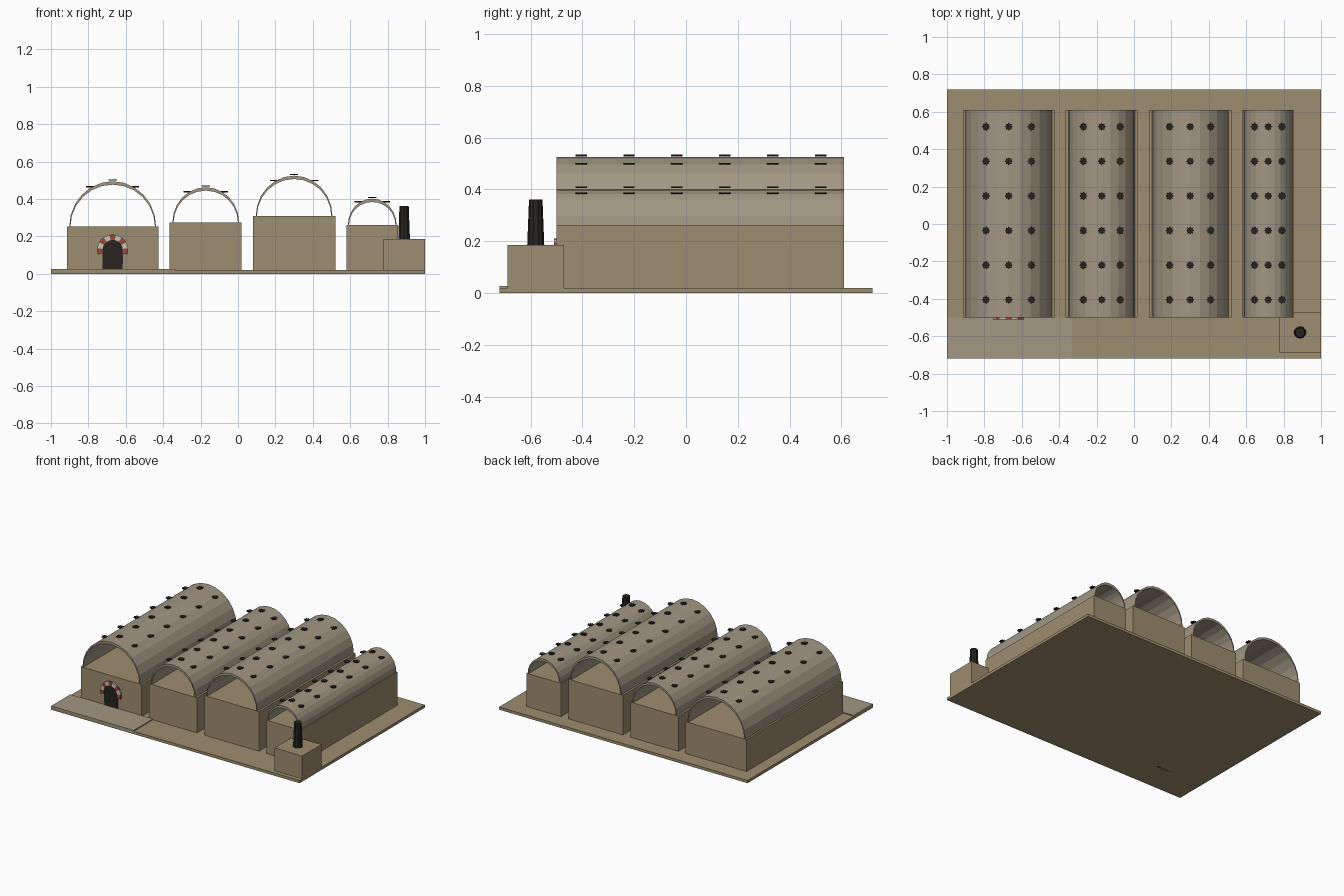
import bpy, math

if "Cube" in bpy.data.objects:
    bpy.data.objects.remove(bpy.data.objects["Cube"])

def material(name, rgb):
    m = bpy.data.materials.new(name)
    m.diffuse_color = (*rgb, 1)
    m.use_nodes = True
    m.node_tree.nodes["Principled BSDF"].inputs["Base Color"].default_value = m.diffuse_color
    return m

WALL = material("wall_stone", (0.34, 0.27, 0.16))
VAULT = material("vault_plaster", (0.36, 0.31, 0.23))
DARK = material("dark", (0.02, 0.017, 0.014))
RED = material("red_stone", (0.35, 0.06, 0.04))
PALE = material("pale_stone", (0.6, 0.56, 0.48))

def mesh(name, verts, faces, mat):
    me = bpy.data.meshes.new(name)
    me.from_pydata(verts, [], faces)
    ob = bpy.data.objects.new(name, me)
    bpy.context.collection.objects.link(ob)
    me.materials.append(mat)
    return ob

def prism(name, loop, to3d, a, b, mat):
    """Extrude a closed 2D loop from level a to level b."""
    n = len(loop)
    verts = [to3d(p, a) for p in loop] + [to3d(p, b) for p in loop]
    faces = [(i, (i + 1) % n, n + (i + 1) % n, n + i) for i in range(n)]
    faces += [tuple(reversed(range(n))), tuple(range(n, 2 * n))]
    return mesh(name, verts, faces, mat)

def up(p, t):       # plan outline raised along z
    return (p[0], p[1], t)

def along(p, t):    # x/z outline, listed clockwise, extruded along y
    return (p[0], t, p[1])

def box(name, x0, x1, y0, y1, z0, z1, mat):
    return prism(name, [(x0, y0), (x1, y0), (x1, y1), (x0, y1)], up, z0, z1, mat)

def arc(cx, cz, rx, rz, a0, a1, n):
    return [(cx + rx * math.cos(a0 + (a1 - a0) * i / n),
             cz + rz * math.sin(a0 + (a1 - a0) * i / n)) for i in range(n + 1)]

Y0, Y1 = -0.5, 0.61

# Ground slab and entrance paving
box("base_slab", -1, 1, -0.72, 0.72, 0, 0.02, WALL)
box("entrance_paving", -1, -0.335, -0.72, -0.5, 0.005, 0.027, VAULT)

def vault(name, cx, z, r, h):
    """Open-ended barrel shell, thicker at the crown."""
    n = 12
    outer = arc(cx, z, r, h, math.pi, 0, n)
    inner = arc(cx, z, r - 0.006, h - 0.018, math.pi, 0, n)
    verts = [(x, y, zz) for y in (Y0, Y1) for x, zz in outer + inner]
    m, k = n + 1, 2 * (n + 1)
    faces = []
    for i in range(n):
        j = i + 1
        faces += [(i, j, k + j, k + i), (m + j, m + i, k + m + i, k + m + j),
                  (i, m + i, m + j, j), (k + i, k + j, k + m + j, k + m + i)]
    faces += [(0, k, k + m, m), (n, m + n, k + m + n, k + n)]
    mesh(name, verts, faces, VAULT)

def star_vent(name, cx, cy, z):
    pts = [(cx + (0.022 if i % 2 == 0 else 0.015) * math.cos(math.pi * i / 8),
            cy + (0.022 if i % 2 == 0 else 0.015) * math.sin(math.pi * i / 8))
           for i in range(16)]
    prism(name, pts, up, z - 0.004, z + 0.003, DARK)

# Four vaulted halls: x range, wall top, vault radius, rise, vent spacing
halls = [(-0.915, -0.425, 0.252, 0.232, 0.243, 0.12),
         (-0.365, 0.02, 0.275, 0.178, 0.188, 0.097),
         (0.08, 0.52, 0.308, 0.205, 0.217, 0.108),
         (0.58, 0.855, 0.262, 0.13, 0.14, 0.072)]
for h, (x0, x1, top, r, rise, dx) in enumerate(halls, 1):
    cx = (x0 + x1) / 2
    box(f"hall_{h}_walls", x0, x1, Y0, Y1, 0, top, WALL)
    vault(f"hall_{h}_vault", cx, top, r, rise)
    for i in (-1, 0, 1):
        z = top + rise * math.sqrt(1 - (i * dx / r) ** 2) + 0.007
        for j in range(6):
            star_vent(f"hall_{h}_star_vent", cx + i * dx, -0.405 + 0.185 * j, z)

# Doorway with striped horseshoe arch
DX, DZ = -0.67, 0.127
door = [(DX - 0.053, 0)] + arc(DX, DZ, 0.055, 0.057, math.pi, 0, 12) + [(DX + 0.053, 0)]
prism("door_opening", door, along, -0.504, -0.49, DARK)
count, a0, a1 = 9, math.radians(197), math.radians(-17)
for i in range(count):
    s = a0 + (a1 - a0) * i / count
    e = a0 + (a1 - a0) * (i + 1) / count
    loop = arc(DX, DZ, 0.083, 0.083, s, e, 2) + arc(DX, DZ, 0.054, 0.054, e, s, 2)
    prism("arch_stone", loop, along, -0.51, -0.495, PALE if i % 2 else RED)

# Furnace house and tapered chimney
box("furnace_house", 0.778, 1, -0.69, -0.47, 0, 0.186, WALL)
bpy.ops.mesh.primitive_cone_add(vertices=10, radius1=0.033, radius2=0.026, depth=0.18,
                                location=(0.888, -0.58, 0.272))
chimney = bpy.context.object
chimney.name = "chimney"
chimney.data.materials.append(DARK)
